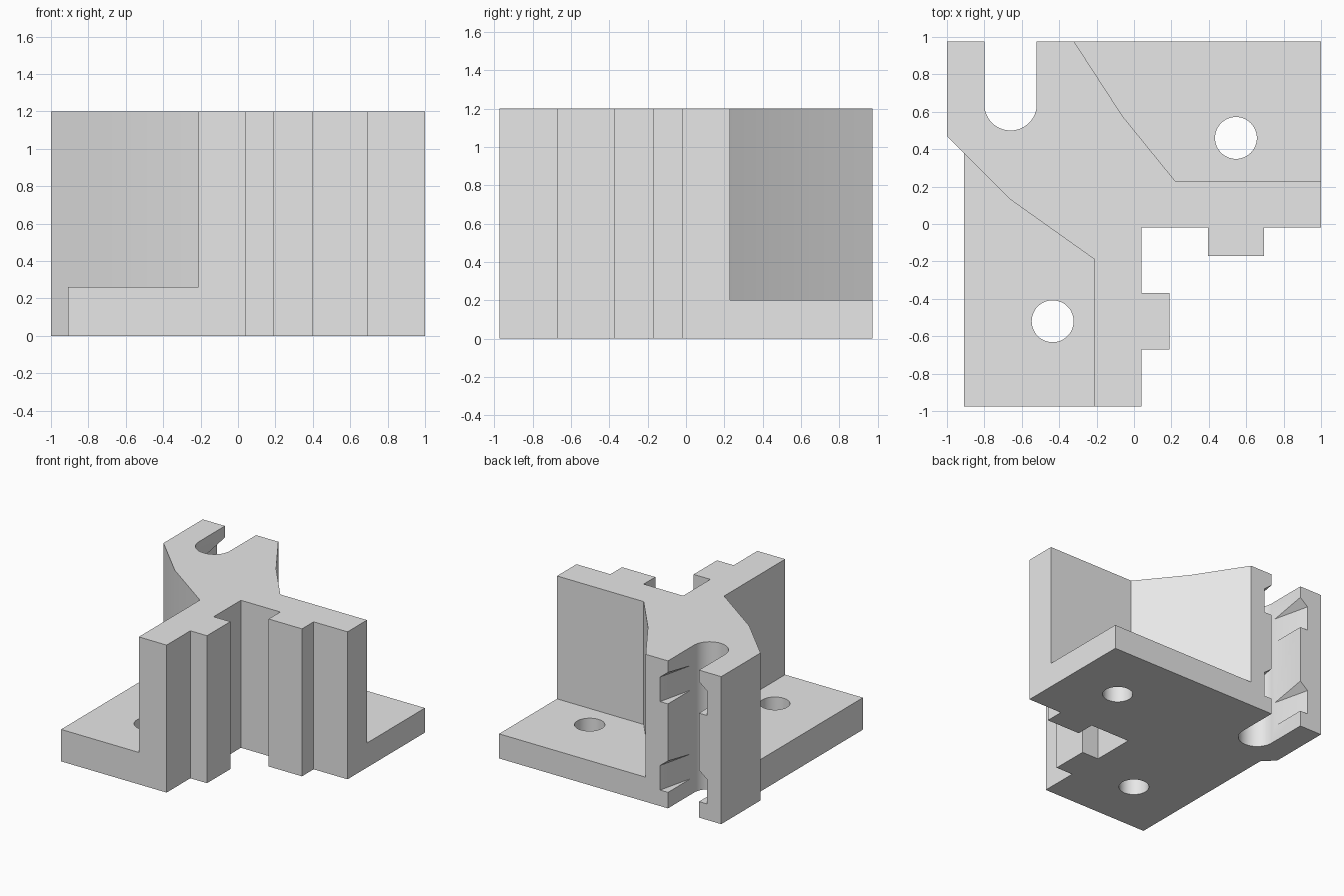
import bpy, bmesh, math

default = bpy.data.objects.get("Cube")
if default:
    bpy.data.objects.remove(default, do_unlink=True)

grey = bpy.data.materials.new("light_grey")
grey.use_nodes = True
grey.diffuse_color = (0.8, 0.8, 0.8, 1)
grey.node_tree.nodes["Principled BSDF"].inputs["Base Color"].default_value = (0.8, 0.8, 0.8, 1)

HEIGHT = 1.2
BACK = 0.975
SLOT_X, SLOT_Y, SLOT_R = -0.66, 0.64, 0.14


def add_object(name, bm):
    bmesh.ops.recalc_face_normals(bm, faces=bm.faces)
    mesh = bpy.data.meshes.new(name)
    bm.to_mesh(mesh)
    bm.free()
    mesh.materials.append(grey)
    obj = bpy.data.objects.new(name, mesh)
    bpy.context.collection.objects.link(obj)
    return obj


def prism(name, outline, z0, z1):
    bm = bmesh.new()
    face = bm.faces.new([bm.verts.new((x, y, z0)) for x, y in outline])
    top = bmesh.ops.extrude_face_region(bm, geom=[face])["geom"]
    bmesh.ops.translate(bm, vec=(0, 0, z1 - z0),
                        verts=[v for v in top if isinstance(v, bmesh.types.BMVert)])
    return add_object(name, bm)


def arc(cx, cy, r, start, end, steps):
    return [(cx + r * math.cos(start + (end - start) * i / steps),
             cy + r * math.sin(start + (end - start) * i / steps)) for i in range(steps + 1)]


def hull(name, points):
    bm = bmesh.new()
    for p in points:
        bm.verts.new(p)
    bmesh.ops.convex_hull(bm, input=bm.verts)
    return add_object(name, bm)


# Full-height bracket: outline with two locating ribs and a round-ended slot
slot = arc(SLOT_X, SLOT_Y, SLOT_R, 0, -math.pi, 32)
outline = [(-1, 0.47), (-0.91, 0.38), (-0.91, BACK - 1.95), (0.04, BACK - 1.95),
           (0.04, -0.67), (0.19, -0.67), (0.19, -0.37), (0.04, -0.37), (0.04, -0.02),
           (0.395, -0.02), (0.395, -0.17), (0.695, -0.17), (0.695, -0.02),
           (1, -0.02), (1, BACK), (SLOT_X + SLOT_R, BACK)]
outline += slot + [(SLOT_X - SLOT_R, BACK), (-1, BACK)]
bracket = prism("corner_bracket", outline, 0, HEIGHT)

# Spaces above the two mounting flanges
cutters = [
    prism("left_flange_cutter", [(-0.21, -1.1), (-0.21, -0.19), (-0.66, 0.13),
                                 (-0.91, 0.38), (-1.1, 0.38), (-1.1, -1.1)], 0.26, 1.4),
    prism("back_flange_cutter", [(1.1, 0.23), (0.22, 0.23), (-0.06, 0.575),
                                 (-0.32, BACK), (-0.38, 1.075), (1.1, 1.075)], 0.2, 1.4),
]

# Screw holes through the flanges
for x, y in ((0.545, 0.46), (-0.435, -0.52)):
    cutters.append(prism("screw_hole_cutter", arc(x, y, 0.112, 0, 2 * math.pi, 48)[:-1], -0.1, 0.5))

# Tapered catch recesses in the slot walls, with a sloping roof
for z in (0.13, 0.85):
    points = []
    for side in (-1, 1):
        for y, half in ((BACK + 0.02, 0.215), (0.66, 0.135)):
            points += [(SLOT_X + side * half, y, z), (SLOT_X + side * half, y, z + 0.2)]
        points.append((SLOT_X + side * SLOT_R, BACK + 0.02, z + 0.26))
    cutters.append(hull("catch_recess_cutter", points))

for cutter in cutters:
    cutter.hide_render = True
    mod = bracket.modifiers.new(cutter.name, "BOOLEAN")
    mod.operation = "DIFFERENCE"
    mod.solver = "EXACT"
    mod.object = cutter

# Apply the cuts, then drop the cutters
bpy.ops.object.select_all(action="DESELECT")
bpy.context.view_layer.objects.active = bracket
bracket.select_set(True)
for mod in list(bracket.modifiers):
    bpy.ops.object.modifier_apply(modifier=mod.name)
for cutter in cutters:
    bpy.data.objects.remove(cutter, do_unlink=True)

bpy.ops.object.shade_smooth_by_angle(angle=math.radians(25))
